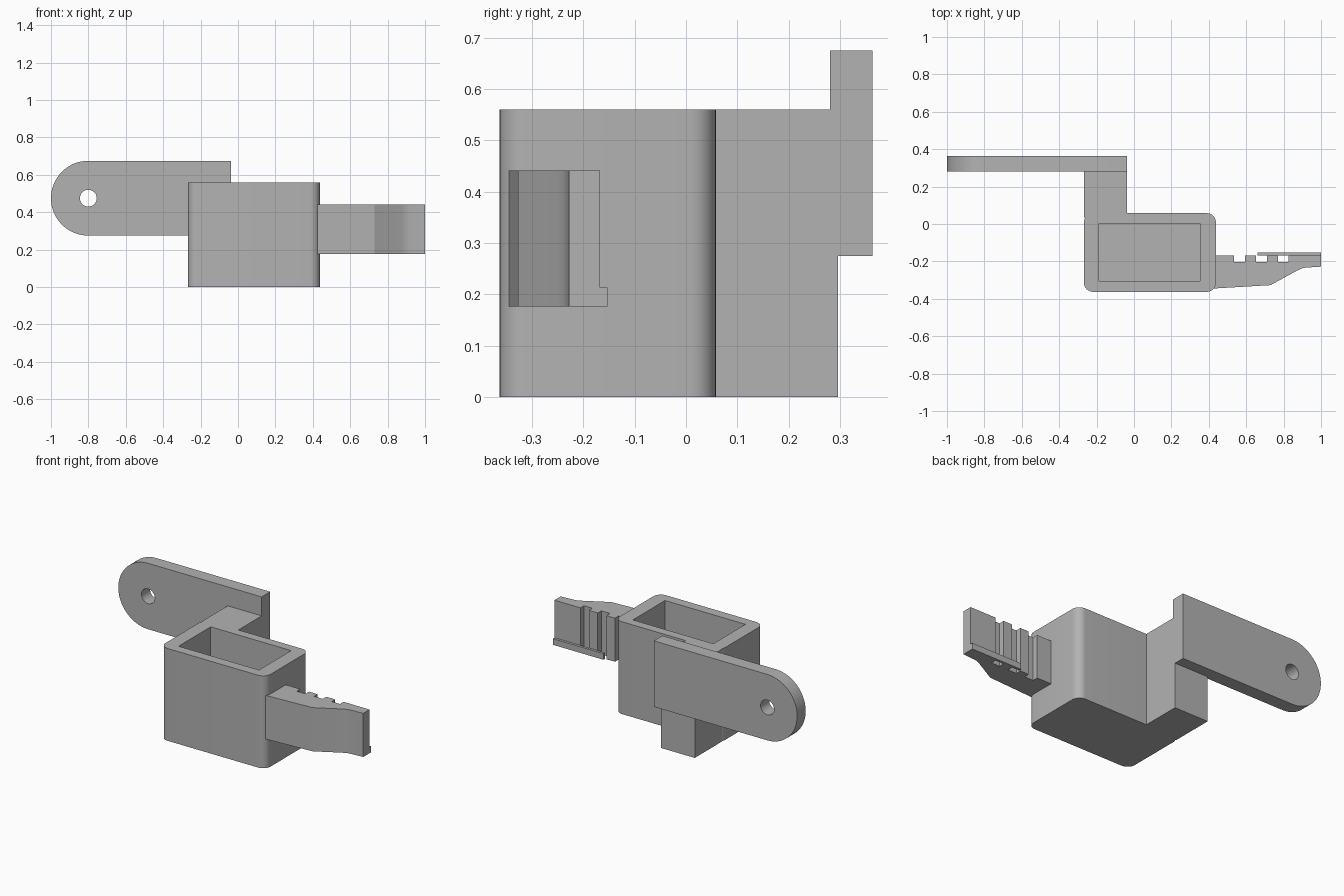
import bpy
import bmesh
from math import cos, sin, pi, radians

if "Cube" in bpy.data.objects:
    bpy.data.objects.remove(bpy.data.objects["Cube"], do_unlink=True)

# Single plain grey
grey = bpy.data.materials.new("plain_grey")
grey.use_nodes = True
colour = (0.45, 0.45, 0.45, 1)
grey.diffuse_color = colour
grey.node_tree.nodes["Principled BSDF"].inputs["Base Color"].default_value = colour


def arc(cx, cy, r, start, end, steps):
    angles = [radians(start + (end - start) * i / steps) for i in range(steps + 1)]
    return [(cx + r * cos(a), cy + r * sin(a)) for a in angles]


def prism(name, outline, low, high, along="z"):
    """Extrude an outline along z (points are x, y) or along y (points are x, z)."""
    bm = bmesh.new()
    place = (lambda p: (p[0], p[1], low)) if along == "z" else (lambda p: (p[0], low, p[1]))
    face = bm.faces.new([bm.verts.new(place(p)) for p in outline])
    moved = bmesh.ops.extrude_face_region(bm, geom=[face])["geom"]
    shift = (0, 0, high - low) if along == "z" else (0, high - low, 0)
    bmesh.ops.translate(bm, vec=shift, verts=[g for g in moved if isinstance(g, bmesh.types.BMVert)])
    bmesh.ops.recalc_face_normals(bm, faces=bm.faces)
    mesh = bpy.data.meshes.new(name)
    bm.to_mesh(mesh)
    bm.free()
    mesh.materials.append(grey)
    obj = bpy.data.objects.new(name, mesh)
    bpy.context.collection.objects.link(obj)
    return obj


def rect(x0, x1, y0, y1):
    return [(x0, y0), (x1, y0), (x1, y1), (x0, y1)]


def combine(target, tool, operation):
    tool.hide_render = True
    mod = target.modifiers.new("combine", "BOOLEAN")
    mod.operation = operation
    mod.solver = "EXACT"
    mod.object = tool
    bpy.context.view_layer.objects.active = target
    bpy.ops.object.modifier_apply(modifier=mod.name)
    bpy.data.objects.remove(tool, do_unlink=True)


# Housing: rounded box joined to the rear block, then hollowed from the top
X0, X1, Y0, Y1, R = -0.268, 0.438, -0.363, 0.058, 0.05
rounded = (arc(X1 - R, Y1 - R, R, 0, 90, 8) + arc(X0 + R, Y1 - R, R, 90, 180, 8)
           + arc(X0 + R, Y0 + R, R, 180, 270, 8) + arc(X1 - R, Y0 + R, R, 270, 360, 8))
housing = prism("housing", rounded, 0, 0.56)
combine(housing, prism("rear_block", rect(-0.266, -0.038, 0.035, 0.296), 0, 0.56), "UNION")
combine(housing, prism("cavity", rect(-0.186, 0.354, -0.304, 0.004), 0.06, 0.7), "DIFFERENCE")

# Mounting plate with a round end and a through hole
plate_outline = [(-0.038, 0.275), (-0.038, 0.675)] + arc(-0.8, 0.475, 0.2, 90, 270, 32)
mounting_plate = prism("mounting_plate", plate_outline, 0.281, 0.363, "y")
hole = prism("hole", arc(-0.8, 0.475, 0.045, 0, 348.75, 31), 0.2, 0.45, "y")
combine(mounting_plate, hole, "DIFFERENCE")

# Side arm: tapered front, notched back
BACK, DEEP = -0.168, -0.202
arm_outline = [(0.4, -0.346), (0.44, -0.344), (0.73, -0.327), (0.87, -0.25), (0.895, -0.238),
               (0.92, -0.233), (1, -0.228), (1, BACK)]
for a, b in [(0.826, 0.77), (0.71, 0.652), (0.594, 0.535)]:
    arm_outline += [(a, BACK), (a, DEEP), (b, DEEP), (b, BACK)]
arm_outline += [(0.4, BACK)]
arm = prism("side_arm", arm_outline, 0.176, 0.441)

# Lip along the lower back edge of the arm
lip = prism("arm_lip", rect(0.66, 1, BACK, -0.153), 0.176, 0.213)

# Smooth the rounded parts, keep corners sharp
for obj in (housing, mounting_plate, arm, lip):
    bpy.ops.object.select_all(action="DESELECT")
    obj.select_set(True)
    bpy.context.view_layer.objects.active = obj
    bpy.ops.object.shade_smooth_by_angle(angle=radians(25))
